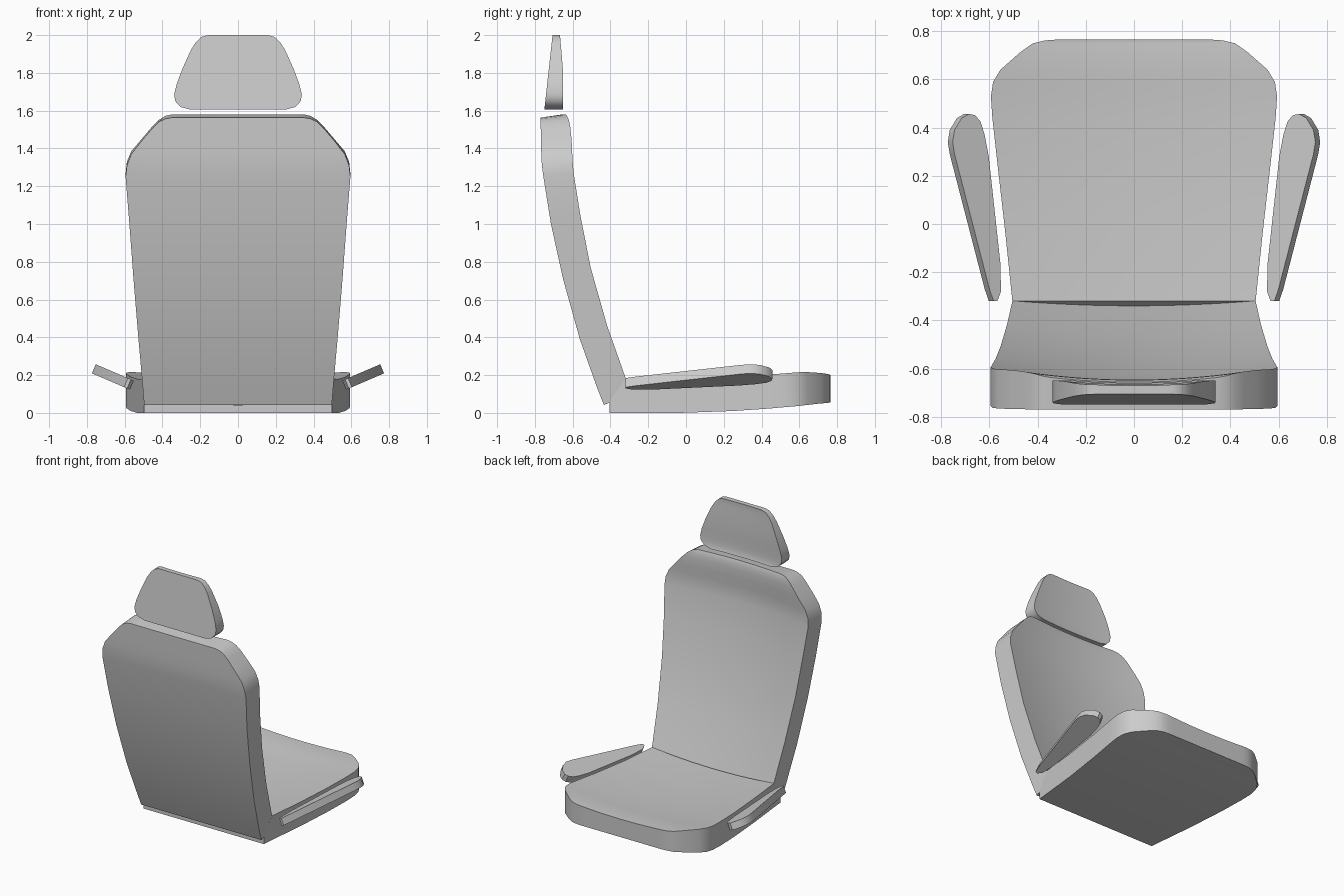
import bpy, bmesh, math

if "Cube" in bpy.data.objects:
    bpy.data.objects.remove(bpy.data.objects["Cube"])

grey = bpy.data.materials.new("light_grey")
grey.diffuse_color = (0.6, 0.6, 0.6, 1)
grey.use_nodes = True
grey.node_tree.nodes["Principled BSDF"].inputs["Base Color"].default_value = grey.diffuse_color


def finish(name, bm):
    bmesh.ops.recalc_face_normals(bm, faces=bm.faces)
    mesh = bpy.data.meshes.new(name)
    bm.to_mesh(mesh)
    bm.free()
    mesh.materials.append(grey)
    mesh.shade_smooth()
    mesh.set_sharp_from_angle(angle=math.radians(35))
    obj = bpy.data.objects.new(name, mesh)
    bpy.context.collection.objects.link(obj)
    return obj


def cushion(name, rows, dish, axis, n=16):
    """Padded slab: rows of (half width, face y, face z, back y, back z);
    the face is hollowed across its width along the given axis."""
    bm = bmesh.new()
    loops = []
    for w, fy, fz, by, bz in rows:
        face, back = [], []
        for i in range(n + 1):
            t = 2 * i / n - 1
            co = [t * w, fy, fz]
            co[axis] -= dish * w * w * (1 - t * t)
            face.append(bm.verts.new(co))
            back.append(bm.verts.new((t * w, by, bz)))
        loops.append(face + back[::-1])
    m = 2 * (n + 1)
    for a, b in zip(loops, loops[1:]):
        for i in range(m):
            j = (i + 1) % m
            bm.faces.new((a[i], a[j], b[j], b[i]))
    for cap in (loops[0], loops[-1]):
        for i in range(n):
            bm.faces.new((cap[i], cap[i + 1], cap[m - 2 - i], cap[m - 1 - i]))
    return finish(name, bm)


# Backrest: curved, widening upward, rounded shoulders
cushion("backrest", [
    (.497, -.29, .10, -.435, .042),
    (.505, -.32, .185, -.475, .145),
    (.527, -.417, .46, -.562, .39),
    (.553, -.505, .77, -.650, .705),
    (.575, -.56, 1.05, -.715, 1.00),
    (.595, -.595, 1.27, -.755, 1.25),
    (.588, -.60, 1.33, -.763, 1.31),
    (.565, -.603, 1.385, -.766, 1.37),
    (.51, -.606, 1.45, -.768, 1.44),
    (.455, -.613, 1.515, -.769, 1.505),
    (.42, -.62, 1.55, -.77, 1.54),
    (.385, -.63, 1.572, -.77, 1.557),
    (.35, -.637, 1.58, -.77, 1.563)], .16, 1)

# Seat cushion: rising underside, rounded far corners
cushion("seat_cushion", [
    (.497, -.405, .065, -.405, 0),
    (.505, -.32, .18, -.32, 0),
    (.535, -.03, .18, -.03, 0),
    (.567, .25, .19, .25, .01),
    (.588, .44, .203, .44, .023),
    (.594, .53, .21, .53, .031),
    (.585, .59, .215, .59, .036),
    (.555, .64, .216, .64, .042),
    (.47, .715, .211, .715, .05),
    (.42, .75, .206, .75, .053),
    (.37, .762, .202, .762, .055),
    (.33, .765, .20, .765, .055)], .1, 2)

# Headrest: tapered pad with rounded corners
head = []
for w, z in [(.25, 1.605), (.305, 1.62), (.332, 1.65), (.338, 1.685), (.325, 1.74),
             (.295, 1.82), (.25, 1.92), (.225, 1.96), (.195, 1.99), (.16, 2.0)]:
    head.append((w, -.65 - max(0, z - 1.8) * .085, z, -.75 + (z - 1.605) * .11, z))
cushion("headrest", head, .16, 1)

# Armrests: flat pads tilted outward-up, mirrored to the other side
outline = [(.552, -.28), (.567, -.32), (.583, -.32), (.60, -.27), (.745, .29),
           (.753, .34), (.745, .39), (.715, .44), (.685, .457), (.66, .452),
           (.637, .425), (.62, .37), (.603, .28), (.555, -.16)]
bm = bmesh.new()
top = [bm.verts.new((x, y, .17 + .43 * (x - .55))) for x, y in outline]
bottom = [bm.verts.new((v.co.x + .02, v.co.y, v.co.z - .048)) for v in top]
bm.faces.new(top)
bm.faces.new(bottom[::-1])
for i in range(len(top)):
    j = (i + 1) % len(top)
    bm.faces.new((top[i], bottom[i], bottom[j], top[j]))
arms = finish("armrests", bm)
arms.modifiers.new("mirror", 'MIRROR').use_mirror_merge = False
